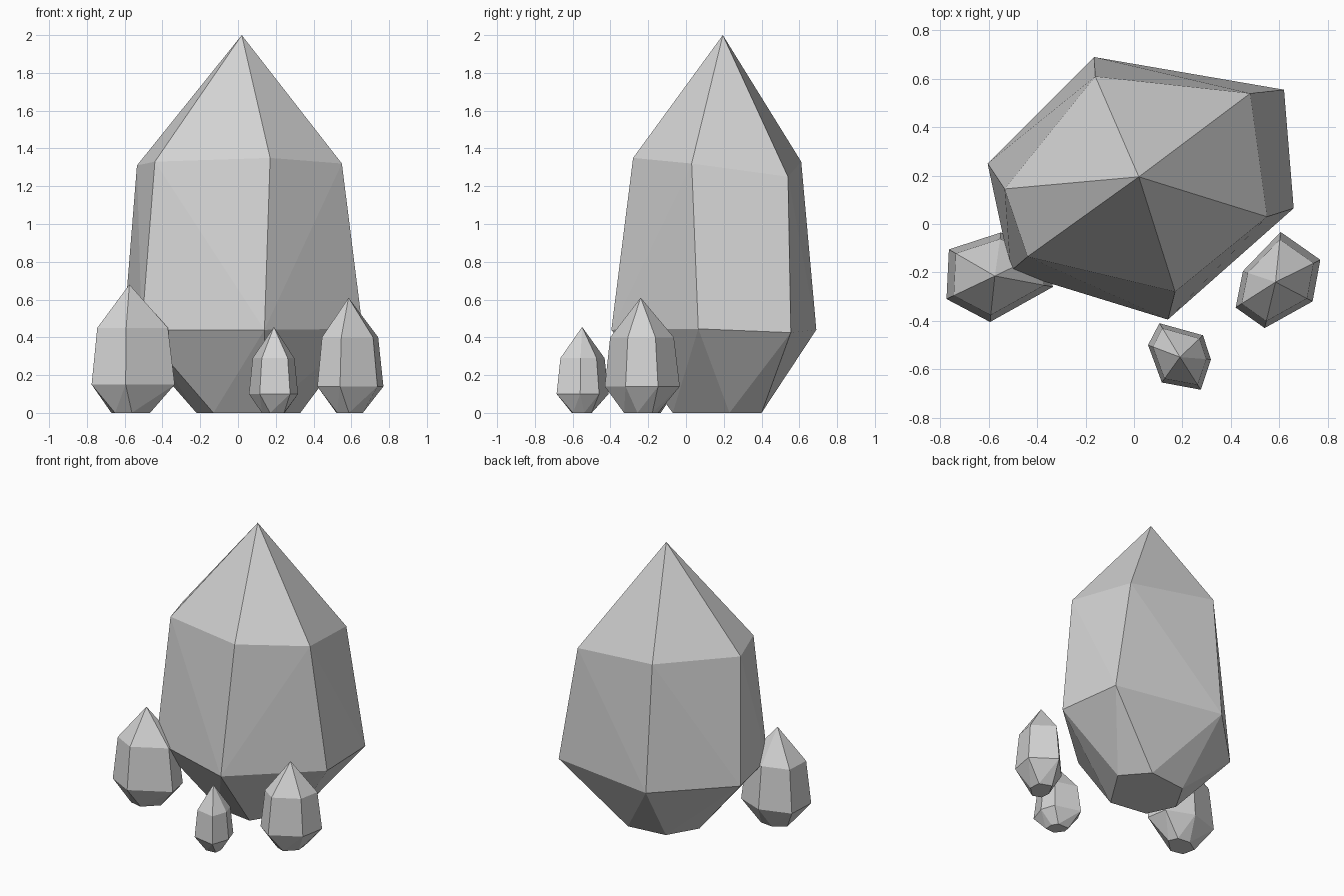
import bpy, bmesh
from math import radians
from mathutils import Vector, Matrix

cube = bpy.data.objects.get("Cube")
if cube:
    bpy.data.objects.remove(cube, do_unlink=True)

# Single pale grey stone material
STONE = (0.65, 0.65, 0.65, 1.0)
stone = bpy.data.materials.new("pale_grey_stone")
stone.use_nodes = True
stone.diffuse_color = STONE
bsdf = next(n for n in stone.node_tree.nodes if n.type == "BSDF_PRINCIPLED")
bsdf.inputs["Base Color"].default_value = STONE
bsdf.inputs["Roughness"].default_value = 0.8


def crystal(name, points):
    """Wrap flat facets around the corner points of one crystal."""
    bm = bmesh.new()
    for p in points:
        bm.verts.new(p)
    bmesh.ops.convex_hull(bm, input=bm.verts[:])
    bmesh.ops.delete(bm, geom=[v for v in bm.verts if not v.link_faces], context="VERTS")
    bmesh.ops.dissolve_limit(bm, angle_limit=radians(1), verts=bm.verts[:], edges=bm.edges[:])
    bmesh.ops.recalc_face_normals(bm, faces=bm.faces[:])
    mesh = bpy.data.meshes.new(name)
    bm.to_mesh(mesh)
    bm.free()
    mesh.materials.append(stone)
    obj = bpy.data.objects.new(name, mesh)
    bpy.context.collection.objects.link(obj)
    return obj


def small_crystal(name, tip, girdle, girdle_z, shoulder_z):
    """Small crystal: the girdle outline shrinks to a shoulder and a twisted foot."""
    tip = Vector(tip)
    axis = Vector((tip.x, tip.y, 0))
    points = [tip]
    twist = Matrix.Rotation(radians(15), 3, "Z")
    for x, y in girdle:
        spoke = Vector((x, y, 0)) - axis
        points.append(axis + spoke + Vector((0, 0, girdle_z)))
        points.append(axis + spoke * 0.85 + Vector((0, 0, shoulder_z)))
        points.append(axis + twist @ spoke * 0.45)
    return crystal(name, points)


# Large central crystal: foot, girdle, shoulder and tip
foot = [(0.33, 0.23, 0), (0.18, 0.40, 0), (-0.10, 0.37, 0),
        (-0.22, 0.16, 0), (-0.13, -0.03, 0), (0.14, -0.07, 0)]
girdle = [(-0.165, 0.69, 0.44), (0.62, 0.555, 0.425), (0.66, 0.065, 0.445),
          (0.14, -0.395, 0.44), (-0.51, -0.195, 0.44), (-0.605, 0.25, 0.44)]
shoulder = [(-0.16, 0.61, 1.33), (0.48, 0.54, 1.25), (0.55, 0.03, 1.32),
            (0.17, -0.28, 1.35), (-0.44, -0.135, 1.33), (-0.535, 0.145, 1.31)]
crystal("large_crystal", foot + girdle + shoulder + [(0.02, 0.195, 2.0)])

# Three small crystals around the foot
small_crystal("right_crystal", (-0.575, -0.215, 0.68),
              [(-0.765, -0.105), (-0.775, -0.31), (-0.595, -0.405),
               (-0.335, -0.26), (-0.36, -0.11), (-0.55, -0.035)], 0.15, 0.45)
small_crystal("front_crystal", (0.19, -0.55, 0.455),
              [(0.105, -0.41), (0.285, -0.46), (0.318, -0.56),
               (0.276, -0.685), (0.115, -0.655), (0.058, -0.50)], 0.10, 0.29)
small_crystal("left_crystal", (0.585, -0.24, 0.61),
              [(0.606, -0.033), (0.77, -0.148), (0.738, -0.32),
               (0.54, -0.43), (0.42, -0.345), (0.45, -0.195)], 0.14, 0.40)
